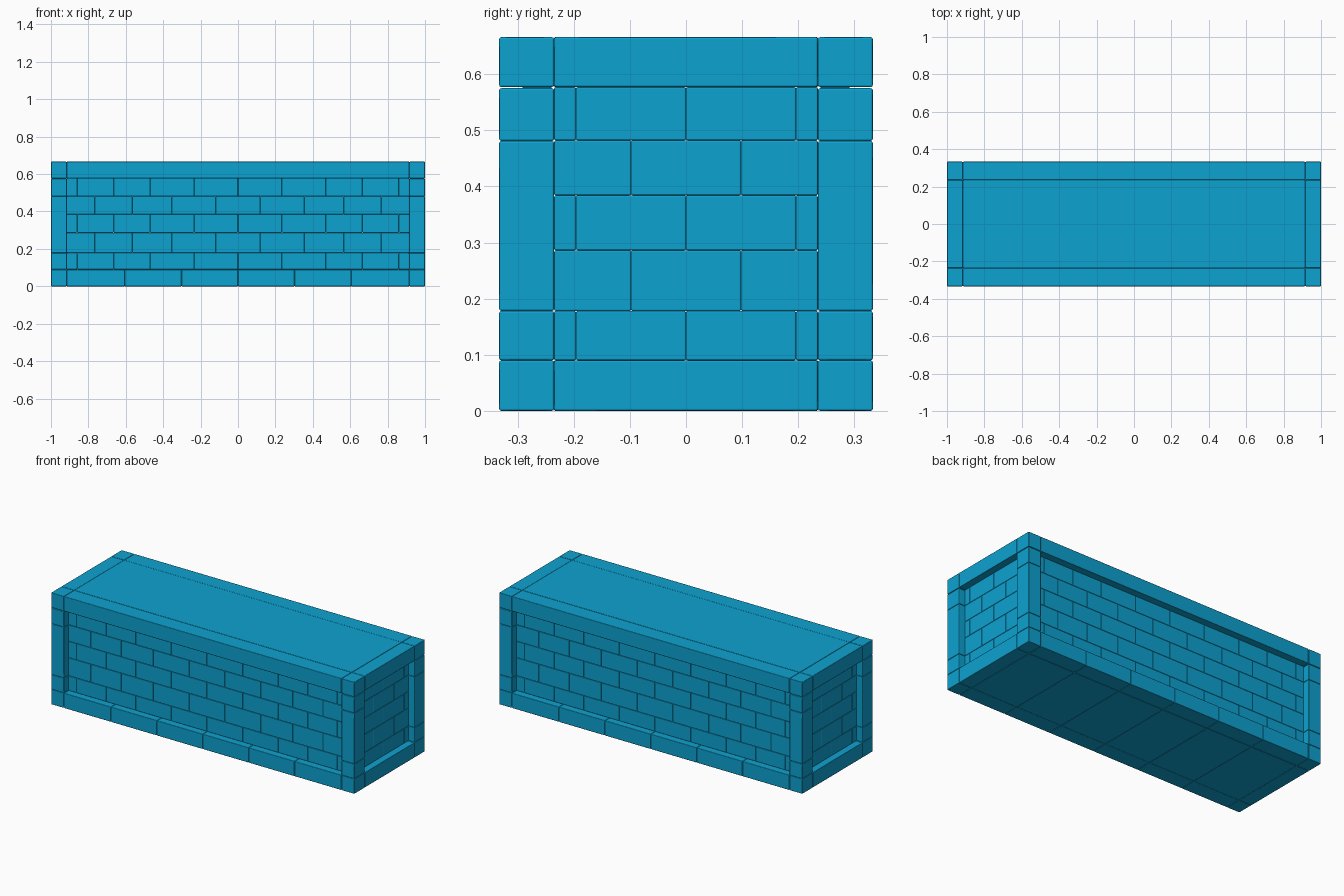
import bpy
import bmesh
from mathutils import Matrix, Vector

if "Cube" in bpy.data.objects:
    bpy.data.objects.remove(bpy.data.objects["Cube"], do_unlink=True)

# Single painted stone colour
BLUE = (0.004, 0.36, 0.63, 1.0)
stone = bpy.data.materials.new("bright_blue_stone")
stone.use_nodes = True
stone.diffuse_color = BLUE
stone.node_tree.nodes["Principled BSDF"].inputs["Base Color"].default_value = BLUE

HX, HY, TOP = 1.0, 0.333, 0.666      # outer half sizes and height
PX, PY = 0.915, 0.235                # inner edges of the corner posts
RECESS, THICK = 0.04, 0.055          # brick face inset and brick depth
BASE, LINTEL = 0.09, 0.577           # top of the plinth, underside of the cap


def build(name, boxes, bevel=0.004):
    """One object from a list of (min corner, max corner) rounded blocks."""
    bm = bmesh.new()
    for lo, hi in boxes:
        lo, hi = Vector(lo), Vector(hi)
        size = Matrix.Diagonal((hi - lo).to_4d())
        size[3][3] = 1
        bmesh.ops.create_cube(bm, size=1, matrix=Matrix.Translation((lo + hi) / 2) @ size)
    for face in bm.faces:
        face.smooth = True
    mesh = bpy.data.meshes.new(name)
    bm.to_mesh(mesh)
    bm.free()
    mesh.materials.append(stone)
    obj = bpy.data.objects.new(name, mesh)
    bpy.context.collection.objects.link(obj)
    mod = obj.modifiers.new("rounded_edges", "BEVEL")
    mod.width = bevel
    mod.segments = 2
    mod.harden_normals = True
    return obj


def spans(half, joints):
    """Neighbouring intervals of a run split at mirrored joints."""
    cuts = sorted({s * j for j in joints + [half] for s in (-1, 1)})
    return list(zip(cuts, cuts[1:]))


def side_range(sign, inner, outer):
    return (inner, outer) if sign > 0 else (-outer, -inner)


# Corner posts, each a stack of blocks
levels = [0, BASE, 0.178, 0.481, 0.575]
for sx, x_name in ((1, "left"), (-1, "right")):
    for sy, y_name in ((-1, "front"), (1, "back")):
        x0, x1 = side_range(sx, PX, HX)
        y0, y1 = side_range(sy, PY, HY)
        stack = list(zip(levels, levels[1:])) + [(LINTEL, TOP)]
        build(f"{y_name}_{x_name}_post",
              [((x0, y0, a), (x1, y1, b)) for a, b in stack])

# Brick courses: alternate joints on long and short walls
courses = [BASE, 0.178, 0.286, 0.384, 0.482, LINTEL]
long_joints = ([0, 0.235, 0.47, 0.665, 0.86], [0.118, 0.355, 0.565, 0.765])
short_joints = ([0, 0.196], [0.098])
plinth_joints = [0, 0.302, 0.605]

for sign, name in ((-1, "front"), (1, "back")):
    y0, y1 = side_range(sign, HY - RECESS - THICK, HY - RECESS)
    build(f"{name}_brick_wall",
          [((a, y0, z0), (b, y1, z1))
           for i, (z0, z1) in enumerate(zip(courses, courses[1:]))
           for a, b in spans(PX, long_joints[i % 2])], 0.003)
    y0, y1 = side_range(sign, PY, HY)
    build(f"{name}_plinth",
          [((a, y0, 0), (b, y1, BASE)) for a, b in spans(PX, plinth_joints)])
    build(f"{name}_cap_beam", [((-PX, y0, LINTEL), (PX, y1, TOP))])

for sign, name in ((1, "left"), (-1, "right")):
    x0, x1 = side_range(sign, HX - RECESS - THICK, HX - RECESS)
    build(f"{name}_brick_wall",
          [((x0, a, z0), (x1, b, z1))
           for i, (z0, z1) in enumerate(zip(courses, courses[1:]))
           for a, b in spans(PY, short_joints[i % 2])], 0.003)
    x0, x1 = side_range(sign, PX, HX)
    build(f"{name}_plinth", [((x0, -PY, 0), (x1, PY, BASE))])
    build(f"{name}_cap_beam", [((x0, -PY, LINTEL), (x1, PY, TOP))])

# Top slab and floor slabs
build("top_slab", [((-PX, -PY, LINTEL), (PX, PY, TOP))], 0.002)
build("floor_slabs", [((a, -PY, 0), (b, PY, BASE)) for a, b in spans(PX, plinth_joints)], 0.002)
